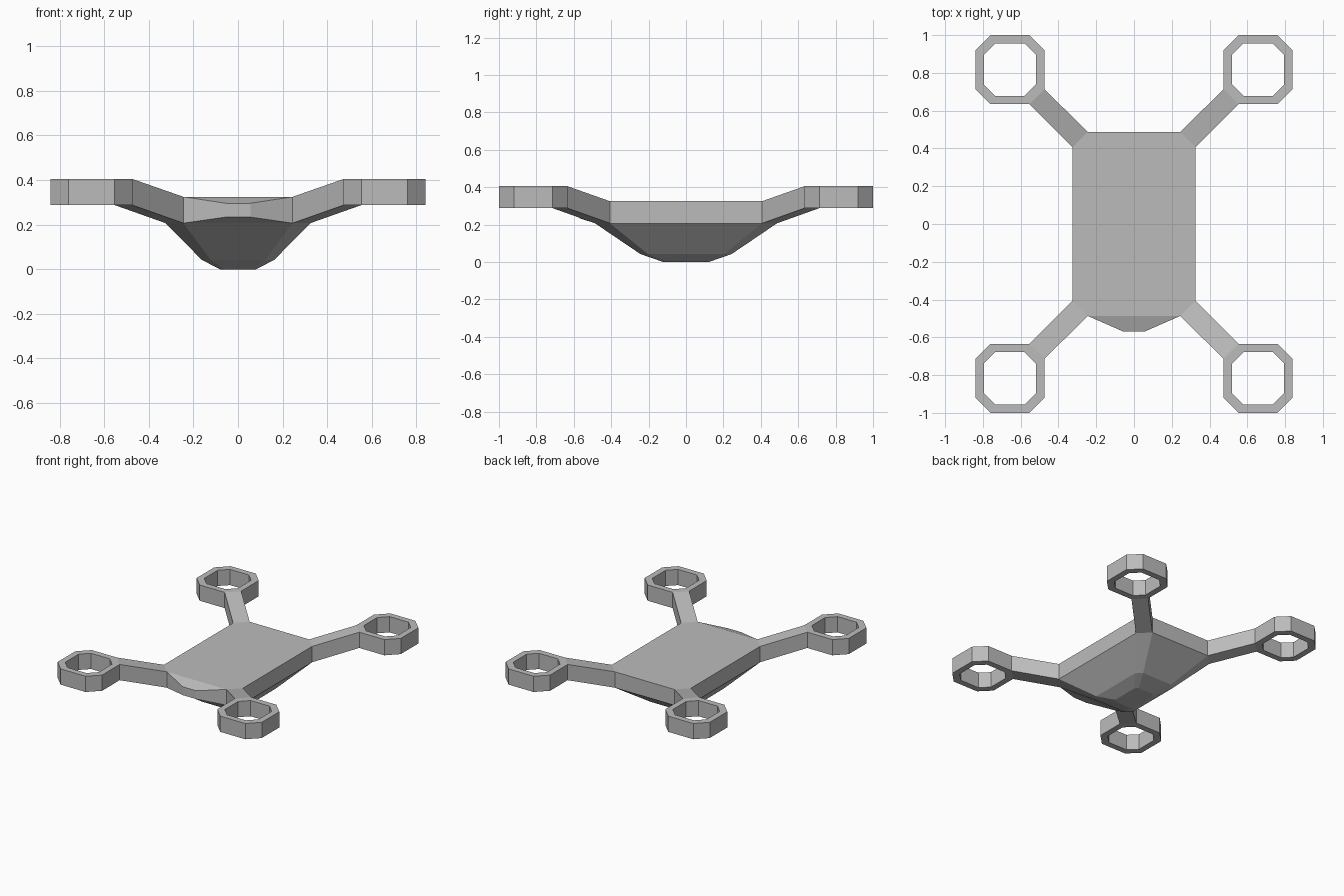
import bpy
import bmesh

if "Cube" in bpy.data.objects:
    bpy.data.objects.remove(bpy.data.objects["Cube"])

grey = bpy.data.materials.new("plain grey")
grey.use_nodes = True
colour = (0.5, 0.5, 0.5, 1)
grey.diffuse_color = colour
grey.node_tree.nodes["Principled BSDF"].inputs["Base Color"].default_value = colour


def octagon(cx, cy, hx, hy, cut, z, scale=1.0):
    """Corner-cut rectangle, counter-clockwise, scaled about its centre."""
    ring = []
    for sx, sy in ((1, 1), (-1, 1), (-1, -1), (1, -1)):
        a = (sx * hx, sy * (hy - cut))
        b = (sx * (hx - cut), sy * hy)
        ring += [a, b] if sx == sy else [b, a]
    return [(cx + x * scale, cy + y * scale, z) for x, y in ring]


def bridge(bm, a, b):
    n = len(a)
    for i in range(n):
        j = (i + 1) % n
        bm.faces.new((a[i], a[j], b[j], b[i]))


def finish(name, bm, mirror=False):
    bmesh.ops.recalc_face_normals(bm, faces=bm.faces)
    mesh = bpy.data.meshes.new(name)
    bm.to_mesh(mesh)
    bm.free()
    mesh.materials.append(grey)
    obj = bpy.data.objects.new(name, mesh)
    bpy.context.collection.objects.link(obj)
    if mirror:
        mod = obj.modifiers.new("four corners", "MIRROR")
        mod.use_axis = (True, True, False)
        mod.use_mirror_merge = False
    return obj


def add(bm, points):
    return [bm.verts.new(p) for p in points]


# Body: stacked octagons from the flat deck down to the small belly
HX, HY, CUT = 0.325, 0.487, 0.08
DECK, RIM = 0.325, 0.207
bm = bmesh.new()
levels = [(DECK, 1), (RIM, 1), (0.042, 0.5), (0, 0.25)]
loops = [add(bm, octagon(0, 0, HX, HY, CUT, z, s)) for z, s in levels]
bm.faces.new(loops[0])
bm.faces.new(loops[-1])
for upper, lower in zip(loops, loops[1:]):
    bridge(bm, upper, lower)

# Nose: the front wall drawn out to a smaller rectangle
front = next(f for f in bm.faces
             if all(v.co.y < -HY + 0.001 and v.co.z > RIM - 0.001 for v in f.verts))
base = list(front.verts)
bm.faces.remove(front)
tip = [bm.verts.new((0.055 if v.co.x > 0 else -0.055, -0.57,
                     0.296 if v.co.z > 0.3 else 0.234)) for v in base]
bridge(bm, base, tip)
bm.faces.new(tip)
finish("body", bm)

# Rotor guards: octagonal rings with walls of even height
CX, CY, R = 0.657, 0.817, 0.183
LOW, HIGH = 0.288, 0.405
bm = bmesh.new()
rings = [add(bm, octagon(CX, CY, R, R, CUT, z, s))
         for s, z in ((1, LOW), (1, HIGH), (0.755, HIGH), (0.755, LOW))]
for a, b in zip(rings, rings[1:] + rings[:1]):
    bridge(bm, a, b)
finish("rotor_guards", bm, mirror=True)

# Arms: sloping beams from the body corners to the guards
bm = bmesh.new()
inner = [(HX, HY - CUT), (HX - CUT, HY)]
outer = [(CX - R + CUT, CY - R), (CX - R, CY - R + CUT)]
ends = []
for (p, q), low, high in ((inner, RIM, DECK), (outer, LOW, HIGH)):
    ends.append(add(bm, [(*p, low), (*q, low), (*q, high), (*p, high)]))
bridge(bm, *ends)
finish("arms", bm, mirror=True)
